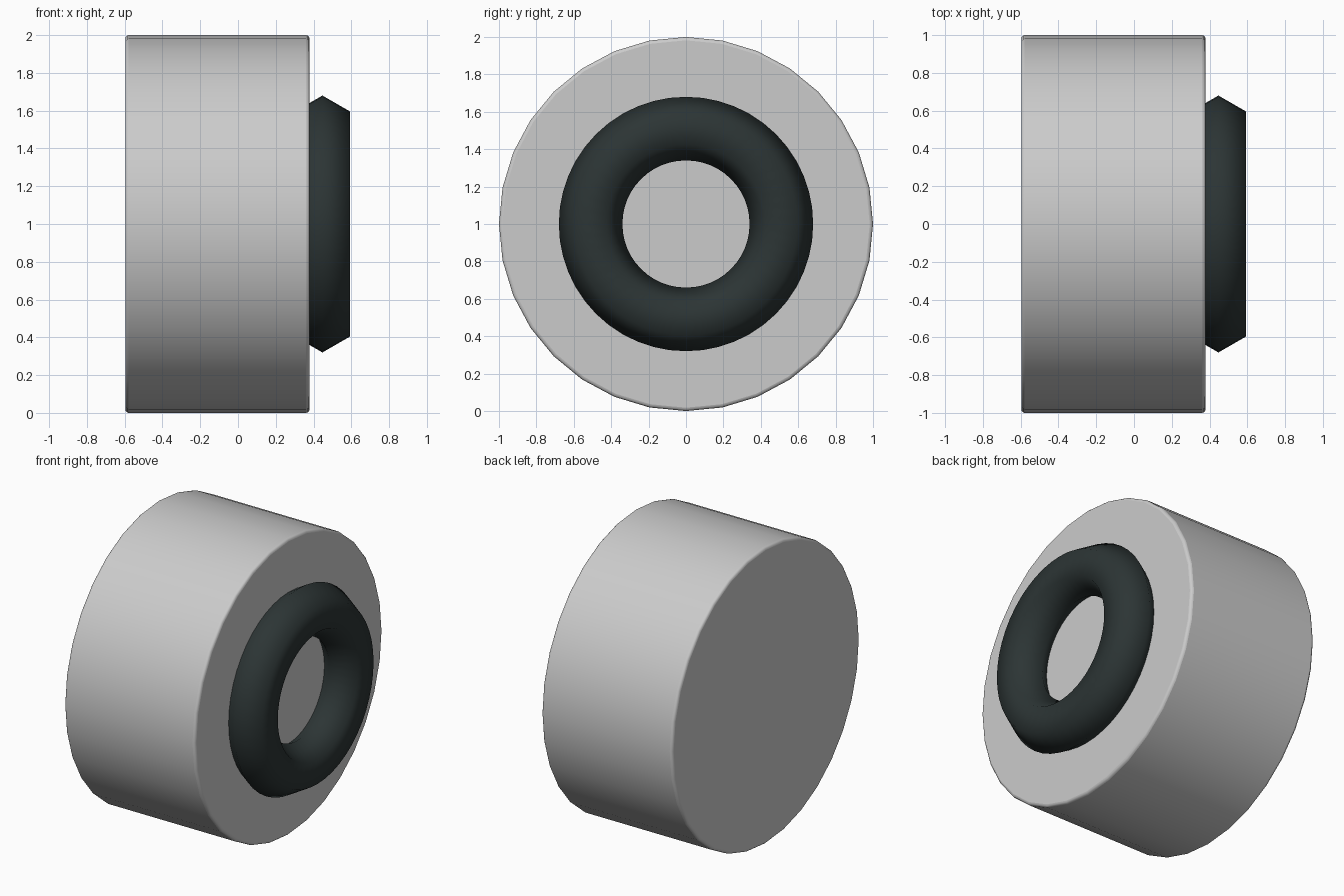
import bpy, math

if "Cube" in bpy.data.objects:
    bpy.data.objects.remove(bpy.data.objects["Cube"])

def finish(obj, name, color=None):
    obj.name = name
    bpy.ops.object.shade_smooth_by_angle(angle=math.radians(65))
    if color:
        mat = bpy.data.materials.new(name + "_colour")
        mat.diffuse_color = color
        mat.use_nodes = True
        mat.node_tree.nodes["Principled BSDF"].inputs["Base Color"].default_value = mat.diffuse_color
        obj.data.materials.append(mat)
    return obj

AXIS_X = (0, math.pi / 2, 0)

# Thick drum body lying along x, with softened rims
bpy.ops.mesh.primitive_cylinder_add(vertices=32, radius=1.0, depth=0.975,
                                    location=(-0.109, 0, 1), rotation=AXIS_X)
body = bpy.context.object
bevel = body.modifiers.new("rim_bevel", 'BEVEL')
bevel.width = 0.018
bevel.segments = 3
bevel.limit_method = 'ANGLE'
bevel.angle_limit = math.radians(40)
finish(body, "drum_body")

# Dark ring with six-sided section, half sunk into the right face
bpy.ops.mesh.primitive_torus_add(major_segments=48, minor_segments=6,
                                 major_radius=0.51, minor_radius=0.17,
                                 location=(0.447, 0, 1), rotation=AXIS_X)
finish(bpy.context.object, "face_ring", (0.025, 0.035, 0.035, 1))
